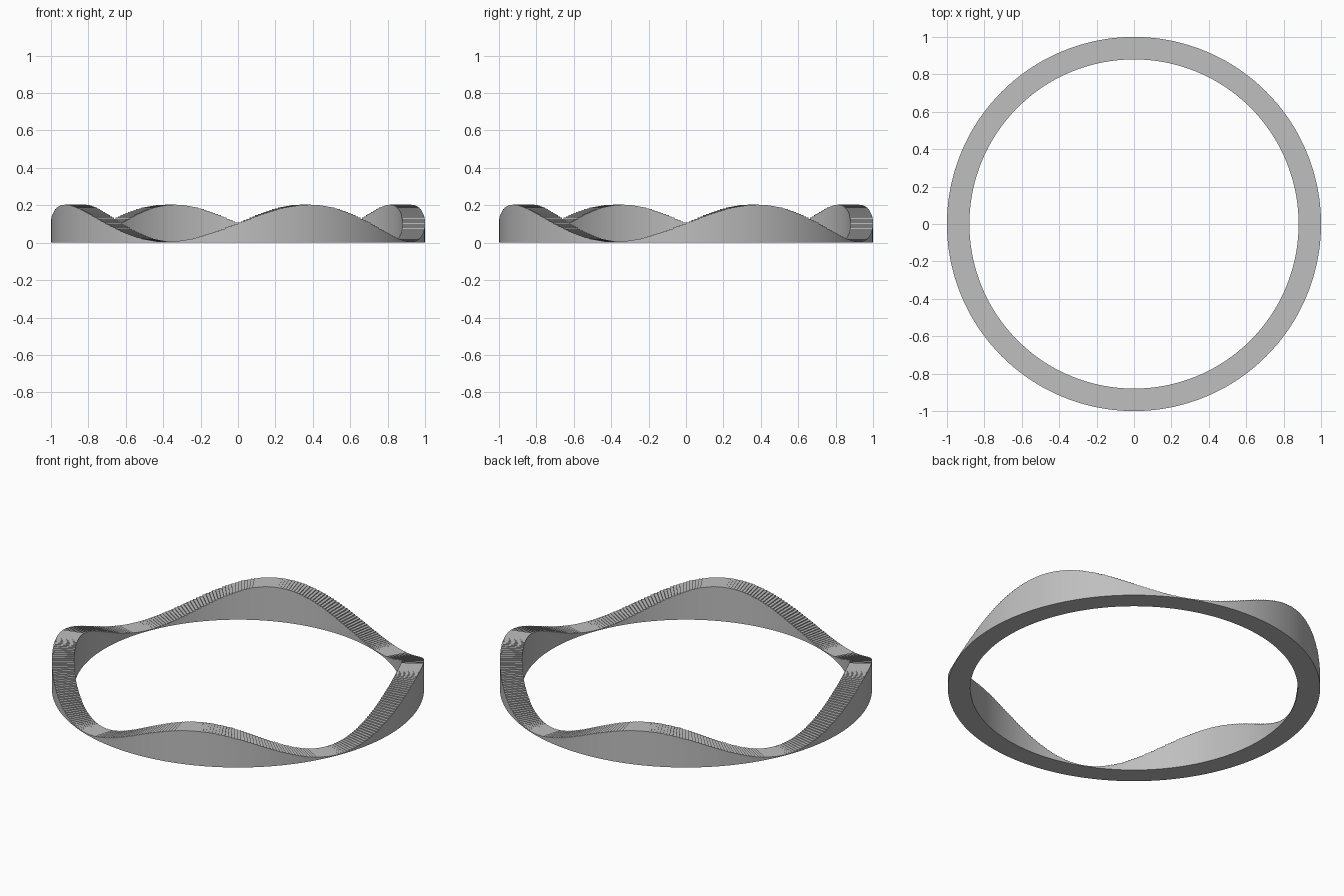
import bpy, bmesh, math

if "Cube" in bpy.data.objects:
    bpy.data.objects.remove(bpy.data.objects["Cube"], do_unlink=True)

STEPS = 360          # one narrow stair tread per degree
OUTER, INNER = 1.0, 0.88
MID, WAVE, LOBES = 0.104, 0.099, 4


def material(name, rgb):
    mat = bpy.data.materials.new(name)
    mat.use_nodes = True
    colour = (*rgb, 1.0)
    mat.diffuse_color = colour
    mat.node_tree.nodes["Principled BSDF"].inputs["Base Color"].default_value = colour
    return mat


def height(step):
    """Height of one tread, following a four-lobed wave."""
    angle = math.tau * (step + 0.5) / STEPS
    return MID + WAVE * math.sin(LOBES * angle)


def edge_pair(bm, step, z):
    """Outer and inner vertex of the ring at one angle."""
    a = math.tau * step / STEPS
    return [bm.verts.new((r * math.cos(a), r * math.sin(a), z)) for r in (OUTER, INNER)]


bm = bmesh.new()
base = [edge_pair(bm, i, 0.0) for i in range(STEPS)]
treads = [(edge_pair(bm, i, height(i)), edge_pair(bm, i + 1, height(i))) for i in range(STEPS)]

for i, (start, end) in enumerate(treads):
    (b0o, b0i), (b1o, b1i) = base[i], base[(i + 1) % STEPS]
    (s_o, s_i), (e_o, e_i) = start, end
    bm.faces.new((b0o, b1o, e_o, s_o))      # outer wall
    bm.faces.new((b1i, b0i, s_i, e_i))      # inner wall
    bm.faces.new((b0o, b0i, b1i, b1o))      # underside
    bm.faces.new((s_o, e_o, e_i, s_i))      # tread
    n_o, n_i = treads[(i + 1) % STEPS][0]
    bm.faces.new((e_o, n_o, n_i, e_i))      # riser to the next tread

mesh = bpy.data.meshes.new("wavy_ring")
bm.to_mesh(mesh)
bm.free()
mesh.materials.append(material("plain grey", (0.52, 0.52, 0.52)))
ring = bpy.data.objects.new("wavy_ring", mesh)
bpy.context.collection.objects.link(ring)
